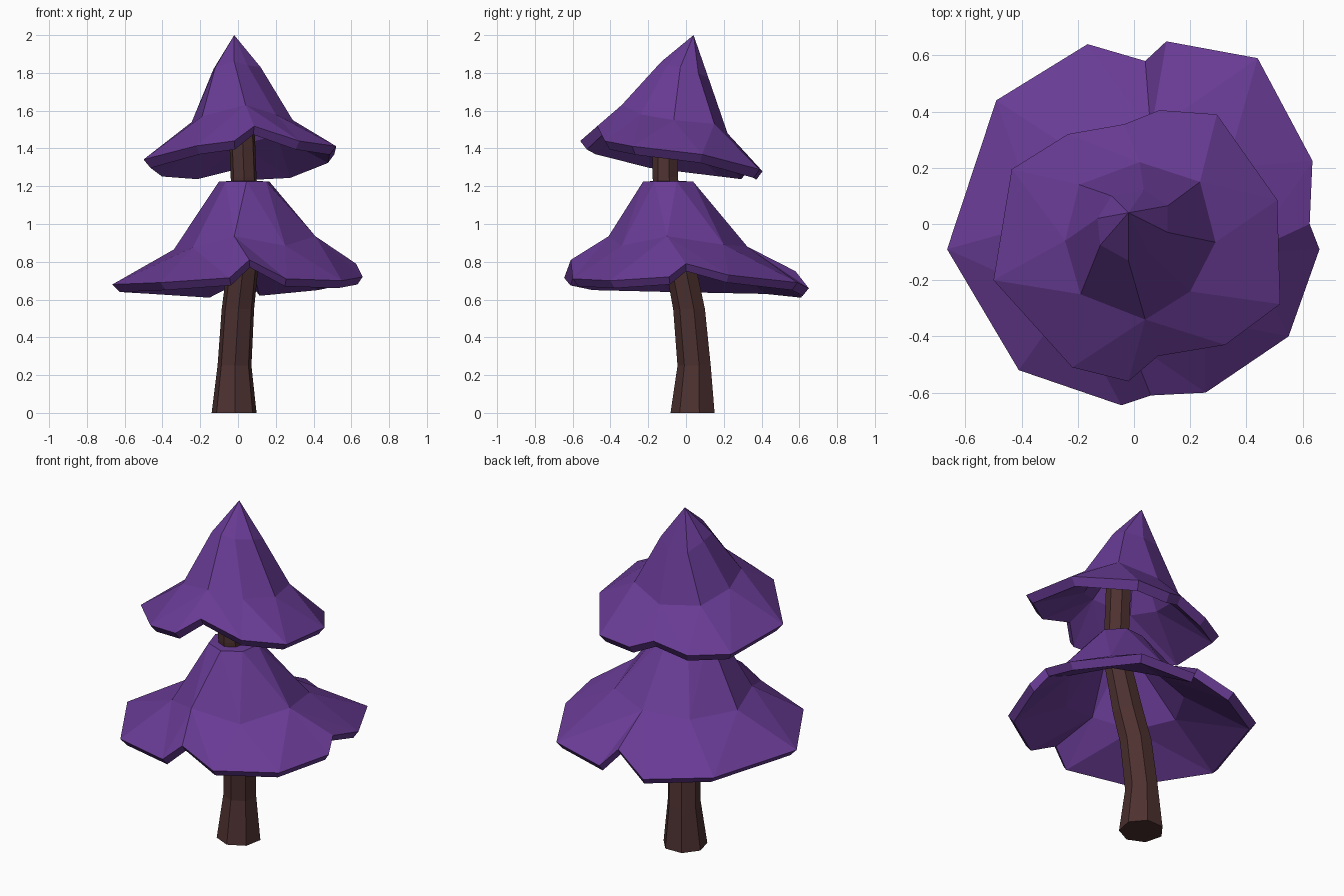
import bpy, bmesh, math
from mathutils import Vector

if "Cube" in bpy.data.objects:
    bpy.data.objects.remove(bpy.data.objects["Cube"])


def material(name, rgb):
    m = bpy.data.materials.new(name)
    m.diffuse_color = (*rgb, 1)
    m.use_nodes = True
    m.node_tree.nodes["Principled BSDF"].inputs["Base Color"].default_value = m.diffuse_color
    return m


PURPLE = material("purple foliage", (0.14, 0.044, 0.30))
BROWN = material("dark brown bark", (0.075, 0.031, 0.030))


def mean(pts):
    return sum((Vector(p) for p in pts), Vector()) / len(pts)


def shrink(pts, scale, drop):
    c = mean(pts)
    return [(c.x + (p[0] - c.x) * scale, c.y + (p[1] - c.y) * scale, p[2] - drop)
            for p in pts]


def circle(cx, cy, z, r, n, turn=0.0):
    return [(cx + r * math.cos(math.tau * i / n + turn),
             cy + r * math.sin(math.tau * i / n + turn), z) for i in range(n)]


def zip_rings(bm, a, b):
    """Join two rings with different point counts, matching them by angle."""
    def angles(ring):
        c = mean([v.co for v in ring])
        s = sorted((math.atan2(v.co.y - c.y, v.co.x - c.x), k)
                   for k, v in enumerate(ring))
        return [t for t, _ in s] + [s[0][0] + math.tau], [ring[k] for _, k in s]
    ta, a = angles(a)
    tb, b = angles(b)
    n, m = len(a), len(b)
    i = j = 0
    while i < n or (j < m and m > 1):
        step_a = i < n and (m == 1 or j >= m or
                            ta[i] + ta[i + 1] <= tb[j] + tb[j + 1])
        va, vb = a[i % n], b[j % m]
        if step_a:
            bm.faces.new((va, a[(i + 1) % n], vb))
            i += 1
        else:
            bm.faces.new((va, b[(j + 1) % m], vb))
            j += 1


def loft(name, rings, mat, cap_start=False, cap_end=False):
    bm = bmesh.new()
    vs = [[bm.verts.new(p) for p in r] for r in rings]
    for a, b in zip(vs, vs[1:]):
        if len(a) == len(b):
            n = len(a)
            for k in range(n):
                bm.faces.new((a[k], a[(k + 1) % n], b[(k + 1) % n], b[k]))
        elif len(a) == 1:
            zip_rings(bm, b, a)
        else:
            zip_rings(bm, a, b)
    for ring, cap in ((vs[0], cap_start), (vs[-1], cap_end)):
        if cap:
            bm.faces.new(ring)
    bmesh.ops.recalc_face_normals(bm, faces=bm.faces)
    me = bpy.data.meshes.new(name)
    bm.to_mesh(me)
    bm.free()
    me.materials.append(mat)
    ob = bpy.data.objects.new(name, me)
    bpy.context.collection.objects.link(ob)
    return ob


# Bent trunk
spine = [(-.02, .04, 0, .122), (-.018, .047, .25, .092), (0, .02, .55, .088),
         (.022, -.018, .74, .085), (.038, -.09, 1.08, .074),
         (.03, -.107, 1.25, .07), (.018, -.105, 1.56, .07)]
loft("trunk", [circle(*s, 7, 0.25) for s in spine], BROWN, True, True)

# Lower skirt of foliage: rim with three raised notches
low_rim = [(-.165, .64, .65), (.04, .58, .75), (.115, .65, .66), (.44, .59, .69),
           (.635, .225, .73), (.625, 0, .79), (.66, -.09, .72), (.55, -.40, .70),
           (.255, -.60, .71), (.06, -.61, .81), (-.045, -.645, .715),
           (-.41, -.52, .69), (-.665, -.09, .68), (-.49, .44, .67)]
low_mid = [(-.02, -.41, .935), (.25, -.34, .885), (.41, -.1, .935), (.33, .2, .89),
           (.06, .325, .88), (-.2, .25, .865), (-.34, 0, .865), (-.24, -.28, .875)]
low_top = circle(.035, -.09, 1.225, .137, 7, 0.3)
loft("lower_foliage",
     [[(.035, -.09, 1.23)], low_top, low_mid, low_rim, shrink(low_rim, .95, .04),
      shrink(low_mid, .88, .05), shrink(low_top, .7, .07), [(.035, -.09, 1.16)]], PURPLE)

# Upper pointed foliage: tilted rim with front and back notches
outline = [(-.035, .355, .045), (.09, .405, 0), (.295, .39, 0), (.51, .085, .02),
           (.52, -.285, 0), (.325, -.43, .01), (.085, -.47, .09), (-.02, -.56, 0),
           (-.22, -.51, -.01), (-.5, -.2, -.02), (-.435, .195, 0), (-.235, .32, 0)]
up_rim = [(x, y, 1.345 + .035 * x - .17 * y + lift) for x, y, lift in outline]
up_mid = [(.02, .22, 1.48), (.235, .15, 1.53), (.29, -.065, 1.55), (.2, -.24, 1.58),
          (.04, -.34, 1.63), (-.19, -.25, 1.57), (-.245, -.06, 1.54), (-.195, .14, 1.50)]
up_high = [(.035, .12, 1.77), (.12, .065, 1.80), (.12, -.03, 1.83), (.05, -.10, 1.84),
           (-.02, -.13, 1.86), (-.12, -.075, 1.83), (-.13, .02, 1.82), (-.08, .10, 1.77)]
loft("upper_foliage",
     [[(-.02, .04, 2.0)], up_high, up_mid, up_rim, shrink(up_rim, .93, .045),
      shrink(up_mid, .86, .06), [(-.01, 0, 1.84)]], PURPLE)
